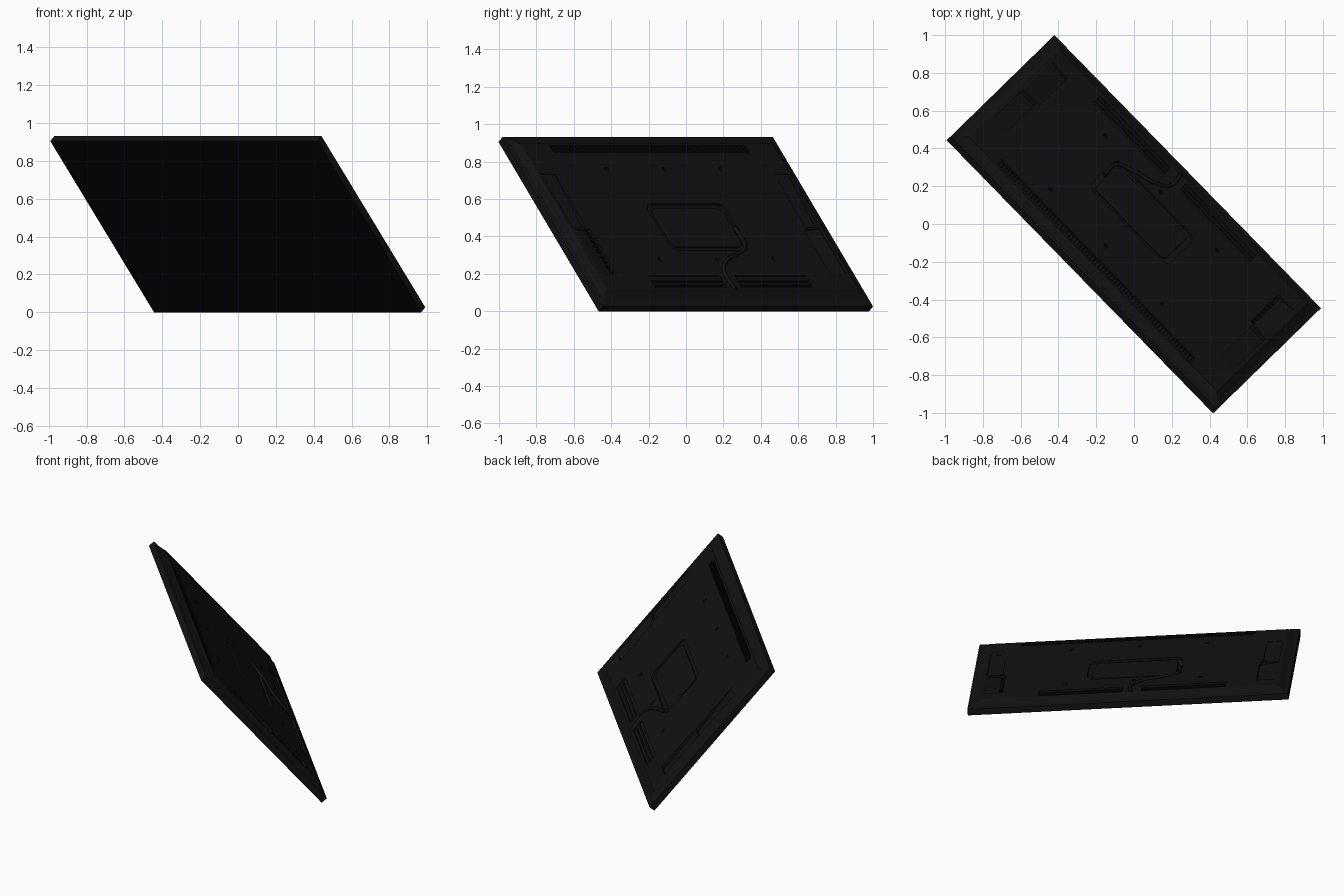
import bpy, bmesh, math
from mathutils import Matrix, Vector

if "Cube" in bpy.data.objects:
    bpy.data.objects.remove(bpy.data.objects["Cube"])

# Panel frame: X = right seen from behind, Y = up the panel, Z = out of the back
ang = math.radians(45.7)
tilt_c, tilt_s = 0.763, 0.646
X = Vector((-math.cos(ang), math.sin(ang), 0))
Y = Vector((-math.sin(ang) * tilt_s, -math.cos(ang) * tilt_s, tilt_c)).normalized()
FRAME = Matrix((X, Y, X.cross(Y))).transposed().to_4x4()
FRAME.translation = (0, 0, 0.467)
TOP = 0.046          # height of the raised back


def material(name, v):
    m = bpy.data.materials.new(name)
    m.diffuse_color = (v, v, v, 1)
    m.use_nodes = True
    m.node_tree.nodes["Principled BSDF"].inputs["Base Color"].default_value = m.diffuse_color
    return m


BACK = material("black_plastic", 0.006)
DARK = material("dark_plastic", 0.003)


def make(name, bm, mat):
    bmesh.ops.recalc_face_normals(bm, faces=bm.faces)
    me = bpy.data.meshes.new(name)
    bm.to_mesh(me)
    bm.free()
    ob = bpy.data.objects.new(name, me)
    bpy.context.collection.objects.link(ob)
    ob.matrix_world = FRAME
    me.materials.append(mat)
    return ob


def loft(bm, rings):
    # closed solid through equal-length rings of points
    vs = [[bm.verts.new(p) for p in r] for r in rings]
    n = len(vs[0])
    for a, b in zip(vs, vs[1:]):
        for i in range(n):
            bm.faces.new((a[i], a[(i + 1) % n], b[(i + 1) % n], b[i]))
    bm.faces.new(vs[0][::-1])
    bm.faces.new(vs[-1])


def rect(x0, x1, y0, y1, z):
    return [(x0, y0, z), (x1, y0, z), (x1, y1, z), (x0, y1, z)]


def box(bm, x0, x1, y0, y1, z0, z1):
    loft(bm, [rect(x0, x1, y0, y1, z0), rect(x0, x1, y0, y1, z1)])


def round_rect(x0, x1, y0, y1, r, z):
    pts = []
    for k, (cx, cy) in enumerate([(x1 - r, y1 - r), (x0 + r, y1 - r), (x0 + r, y0 + r), (x1 - r, y0 + r)]):
        for j in range(6):
            t = math.radians(90 * k + 18 * j)
            pts.append((cx + r * math.cos(t), cy + r * math.sin(t), z))
    return pts


# Back housing: thin slab rising to a chamfered plateau
bm = bmesh.new()
W, H = 1.01, 0.593
loft(bm, [rect(-W, W, -H, H, -0.0185),
          rect(-W, W, -H, H, 0.018),
          rect(-W + .006, W - .006, -H + .006, H - .006, 0.0225),
          rect(-.985, .985, -.565, .57, 0.024),
          rect(-.955, .955, -.515, .535, TOP - .008),
          rect(-.94, .94, -.50, .525, TOP)])
body = make("back_housing", bm, BACK)

# Recesses cut into the back
bm = bmesh.new()
box(bm, -.735, .735, .462, .51, TOP - .014, .1)                  # top vent
loft(bm, [round_rect(-.28, .31, -.225, .105, .05, TOP - .014),    # mount groove
          round_rect(-.28, .31, -.225, .105, .05, .1)])
for x in (-.57, .08):                                            # bottom vents
    box(bm, x, x + .53, -.485, -.40, TOP - .012, .1)
for s in (-1, 1):
    # upper side pocket, ramping down toward the middle of the panel
    xa, xb = s * .82, s * .92
    loft(bm, [[(xa, -.06, TOP - .022), (xb, -.06, TOP - .022), (xb, -.06, .1), (xa, -.06, .1)],
              [(xa, .31, TOP - .002), (xb, .31, TOP - .002), (xb, .31, .1), (xa, .31, .1)]])
    # lower side pocket, shallow and deeper at its inner edge
    loft(bm, [[(s * .80, y, TOP - .02), (s * .915, y, TOP - .002), (s * .915, y, .1), (s * .80, y, .1)]
              for y in (-.39, -.075)])
for x in (-.41, .02, .44):                                       # screw holes
    for y in (-.285, .345):
        loft(bm, [[(x + .013 * math.cos(i * math.pi / 6), y + .013 * math.sin(i * math.pi / 6), z)
                   for i in range(12)] for z in (TOP - .012, .1)])
cutter = make("recess_cutter", bm, BACK)
cutter.hide_render = True
mod = body.modifiers.new("recesses", 'BOOLEAN')
mod.operation = 'DIFFERENCE'
mod.solver = 'EXACT'
mod.object = cutter
bpy.context.view_layer.objects.active = body
bpy.ops.object.modifier_apply(modifier=mod.name)
bpy.data.objects.remove(cutter)

# Mount plate filling the inside of the groove
bm = bmesh.new()
loft(bm, [round_rect(-.25, .28, -.195, .075, .035, TOP - .015),
          round_rect(-.25, .28, -.195, .075, .035, TOP - .006),
          round_rect(-.244, .274, -.189, .069, .03, TOP - .002)])
make("mount_plate", bm, BACK)

# Vent fins along the top strip and in the bottom vents
bm = bmesh.new()
for i in range(72):
    x = -.725 + i * 1.45 / 71
    box(bm, x - .004, x + .004, .461, .511, TOP - .015, TOP - .004)
make("top_vent_fins", bm, DARK)
bm = bmesh.new()
for x in (-.57, .08):
    for k in range(2):
        y = -.461 + k * .028
        box(bm, x - .001, x + .531, y - .005, y + .005, TOP - .013, TOP - .005)
make("bottom_vent_slats", bm, BACK)

# Row of sockets in the left lower pocket
bm = bmesh.new()
for i in range(8):
    y = -.365 + i * .037
    box(bm, -.825, -.802, y - .011, y + .011, TOP - .022, TOP - .010)
make("sockets", bm, DARK)

# Screws
bm = bmesh.new()
for x in (-.41, .02, .44):
    for y in (-.285, .345):
        bmesh.ops.create_cone(bm, cap_ends=True, segments=12, radius1=.008, radius2=.006, depth=.008,
                              matrix=Matrix.Translation((x, y, TOP - .009)))
make("screws", bm, DARK)

# Cable running from the mount groove to the bottom edge
cu = bpy.data.curves.new("cable", 'CURVE')
cu.dimensions = '3D'
cu.bevel_depth = .011
cu.bevel_resolution = 2
cu.use_fill_caps = True
sp = cu.splines.new('BEZIER')
path = [(.295, -.06), (.29, -.19), (.20, -.245), (.07, -.305), (.01, -.38), (.015, -.50)]
sp.bezier_points.add(len(path) - 1)
for b, (x, y) in zip(sp.bezier_points, path):
    b.co = (x, y, TOP + .002 if y < -.2 else TOP - .004)
    b.handle_left_type = b.handle_right_type = 'AUTO'
sp.resolution_u = 5
cable = bpy.data.objects.new("cable", cu)
bpy.context.collection.objects.link(cable)
cable.matrix_world = FRAME
cu.materials.append(BACK)

# Front bezel frame and flat screen
bm = bmesh.new()
zf = -.0225
for x0, x1, y0, y1 in ((-W, W, H - .022, H), (-W, W, -H, -H + .03),
                       (-W, -W + .022, -H + .03, H - .022), (W - .022, W, -H + .03, H - .022)):
    box(bm, x0, x1, y0, y1, zf, -.0185)
make("front_bezel", bm, DARK)
bm = bmesh.new()
box(bm, -W + .022, W - .022, -H + .03, H - .022, zf + .0015, -.0185)
make("screen", bm, DARK)
